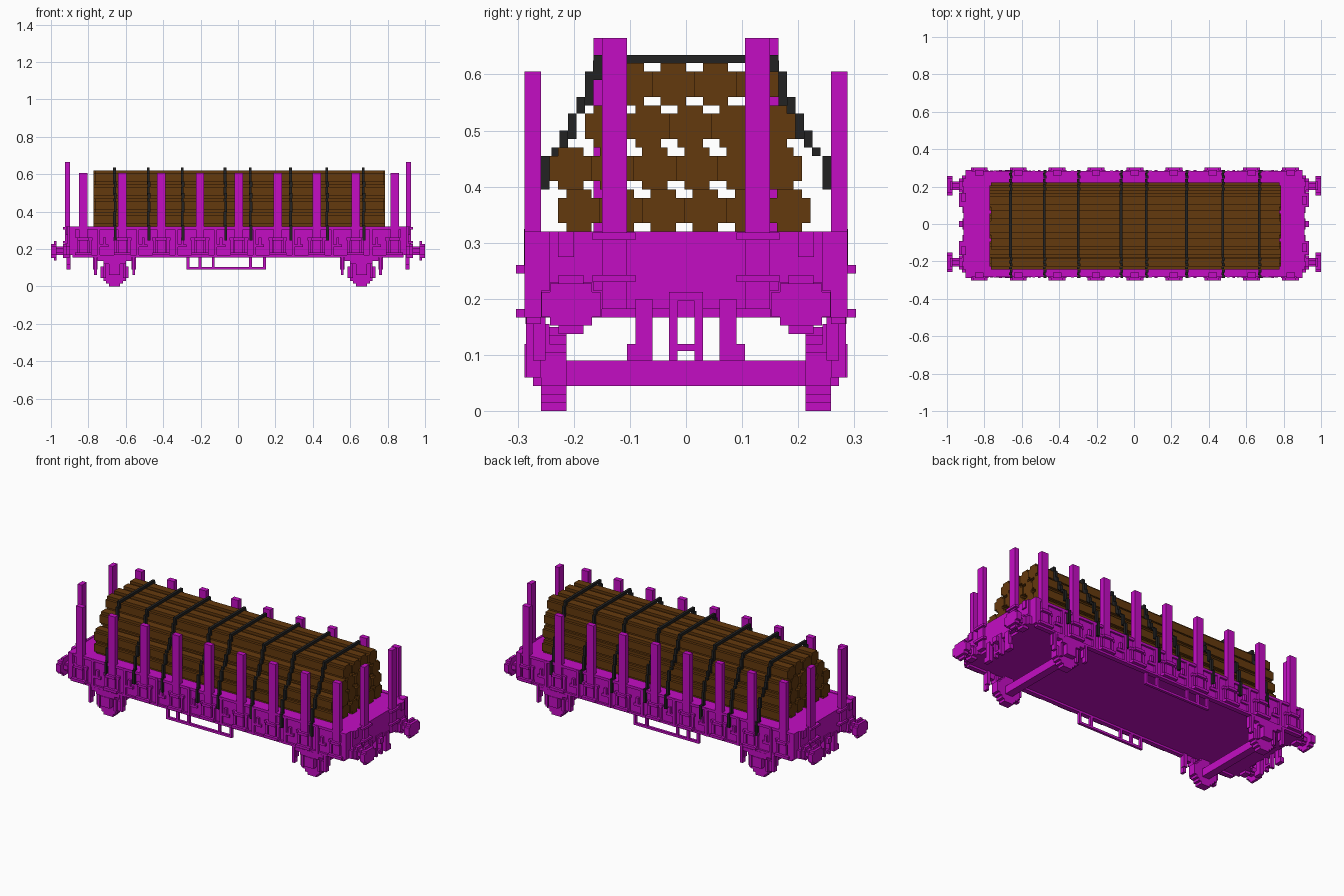
import bpy, bmesh
from mathutils import Vector

V = 0.015  # block size of the stepped style


def material(name, col):
    m = bpy.data.materials.new(name)
    m.diffuse_color = (*col, 1)
    return m


MAGENTA = material("magenta paint", (0.55, 0.004, 0.55))
BROWN = material("brown wood", (0.127, 0.041, 0.004))
BLACK = material("black strap", (0.016, 0.016, 0.016))


class Part:
    """Collects boxes and stepped prisms into one object."""

    def __init__(self):
        self.bm = bmesh.new()

    def box(self, x0, x1, y0, y1, z0, z1):
        r = bmesh.ops.create_cube(self.bm, size=1)
        for v in r["verts"]:
            v.co = Vector(((x0 + x1) / 2 + v.co.x * (x1 - x0),
                           (y0 + y1) / 2 + v.co.y * (y1 - y0),
                           (z0 + z1) / 2 + v.co.z * (z1 - z0)))

    def both(self, x0, x1, y0, y1, z0, z1):
        self.box(x0, x1, y0, y1, z0, z1)
        self.box(x0, x1, -y1, -y0, z0, z1)

    def prism(self, axis, steps, cu, cz, a, b):
        # stepped round section: steps hold half width, half height
        q = []
        for i, (w, h) in enumerate(steps):
            if i:
                q.append((w, steps[i - 1][1]))
            q.append((w, h))
        pts = (q + [(-u, z) for u, z in reversed(q)] + [(-u, -z) for u, z in q]
               + [(u, -z) for u, z in reversed(q)])
        ends = []
        for t in (a, b):
            ends.append([self.bm.verts.new((t, cu + u, cz + z) if axis == "x"
                                           else (cu + u, t, cz + z)) for u, z in pts])
        for e in ends:
            self.bm.faces.new(e)
        for i in range(len(pts)):
            j = (i + 1) % len(pts)
            self.bm.faces.new((ends[0][i], ends[0][j], ends[1][j], ends[1][i]))

    def done(self, name, mat):
        bmesh.ops.recalc_face_normals(self.bm, faces=self.bm.faces)
        me = bpy.data.meshes.new(name)
        self.bm.to_mesh(me)
        self.bm.free()
        me.materials.append(mat)
        bpy.context.collection.objects.link(bpy.data.objects.new(name, me))


# wagon body with side sills and end walls
p = Part()
p.box(-0.9, 0.9, -0.258, 0.258, 0.167, 0.317)
p.both(-0.885, 0.885, 0.258, 0.273, 0.155, 0.32)
for s in (-1, 1):
    a, b = sorted((s * 0.9, s * 0.912))
    p.box(a, b, -0.243, 0.243, 0.182, 0.32)
    a, b = sorted((s * 0.87, s * 0.9))
    p.both(a, b, 0.243, 0.288, 0.167, 0.32)
p.done("wagon_body", MAGENTA)

# side stakes with clamps above and below
stakes = [0.005 + 0.208 * i for i in range(-4, 5)]
p = Part()
for x in stakes:
    p.both(x - 0.0225, x + 0.0225, 0.258, 0.288, 0.182, 0.605)
p.done("side_stakes", MAGENTA)

p = Part()
for x in stakes:
    p.both(x - 0.05, x + 0.05, 0.27, 0.288, 0.245, 0.26)
    p.both(x - 0.03, x + 0.03, 0.286, 0.303, 0.245, 0.26)
    p.both(x - 0.045, x + 0.045, 0.27, 0.303, 0.167, 0.182)
    for s in (-1, 1):
        p.both(x + s * 0.037 - 0.0075, x + s * 0.037 + 0.0075, 0.27, 0.286, 0.182, 0.245)
p.done("stake_clamps", MAGENTA)

# lashing hooks and wall ribs between the stakes
p = Part()
for x in stakes[:-1]:
    p.both(x + 0.075, x + 0.09, 0.27, 0.286, 0.155, 0.317)
    p.both(x + 0.09, x + 0.135, 0.27, 0.284, 0.21, 0.225)
    p.both(x + 0.105, x + 0.12, 0.27, 0.288, 0.225, 0.26)
p.both(-0.885, 0.885, 0.27, 0.284, 0.305, 0.32)
p.both(-0.885, 0.885, 0.27, 0.284, 0.155, 0.167)
p.done("side_ribs", MAGENTA)

# tall end stakes, offset by one block between the two ends
p = Part()
for s, y0 in ((1, 0.105), (-1, 0.12)):
    a, b = sorted((s * 0.897, s * 0.924))
    p.both(a, b, y0, y0 + 3 * V, 0.182, 0.665)
    a, b = sorted((s * 0.9, s * 0.935))
    p.both(a, b, 0.09, 0.167, 0.23, 0.243)
    p.both(a, b, 0.09, 0.167, 0.305, 0.318)
p.done("end_stakes", MAGENTA)

# end plates, hanging hoses and coupling links
p = Part()
for s in (-1, 1):
    a, b = sorted((s * 0.895, s * 0.918))
    p.both(a, b, 0.06, 0.09, 0.12, 0.2)
    p.both(a, b, 0.06, 0.105, 0.09, 0.12)
    p.both(a, b, 0.015, 0.03, 0.09, 0.212)
    p.box(a, b, -0.015, 0.015, 0.107, 0.12)
    p.box(a, b, -0.03, 0.03, 0.167, 0.212)
    a, b = sorted((s * 0.91, s * 0.935))
    p.box(a, b, -0.015, 0.015, 0.167, 0.197)
    a, b = sorted((s * 0.9, s * 0.92))
    p.both(a, b, 0.2, 0.228, 0.275, 0.32)
    p.both(a, b, 0.15, 0.258, 0.167, 0.215)
    p.both(a, b, 0.165, 0.243, 0.215, 0.23)
p.done("end_fittings", MAGENTA)

# buffers
p = Part()
head = [(0.0525, 0.0225), (0.0375, 0.0375), (0.0225, 0.0525)]
shank = [(0.0225, 0.0125), (0.0125, 0.0225)]
for s in (-1, 1):
    for y in (-0.205, 0.205):
        p.prism("x", head, y, 0.19, s * 0.97, s * 0.985)
        p.prism("x", head[:2], y, 0.19, s * 0.985, s * 1.0)
        p.prism("x", shank, y, 0.19, s * 0.9, s * 0.97)
        p.prism("x", [(0.0375, 0.0225), (0.0225, 0.0375)], y, 0.19, s * 0.9, s * 0.935)
p.done("buffers", MAGENTA)

# wheels and axles
p = Part()
wheel = [(0.075, 0.03), (0.06, 0.045), (0.045, 0.06), (0.03, 0.075)]
for cx in (-0.66, 0.66):
    for s in (-1, 1):
        p.prism("y", wheel, cx, 0.075, s * 0.213, s * 0.258)
    p.box(cx - 0.0225, cx + 0.0225, -0.213, 0.213, 0.045, 0.09)
p.done("wheels_and_axles", MAGENTA)

# axle boxes, leaf springs and hangers
p = Part()
for cx in (-0.66, 0.66):
    p.both(cx - 0.03, cx + 0.03, 0.258, 0.288, 0.06, 0.12)
    p.both(cx - 0.06, cx - 0.045, 0.243, 0.273, 0.045, 0.155)
    p.both(cx + 0.045, cx + 0.06, 0.243, 0.273, 0.045, 0.155)
    p.both(cx - 0.06, cx + 0.06, 0.258, 0.285, 0.12, 0.135)
    p.both(cx - 0.09, cx + 0.09, 0.258, 0.285, 0.135, 0.155)
    for s in (-1, 1):
        a, b = sorted((cx + s * 0.095, cx + s * 0.11))
        p.both(a, b, 0.258, 0.285, 0.06, 0.167)
        p.both(a - 0.004, b + 0.004, 0.25, 0.273, 0.09, 0.167)
p.done("axle_suspension", MAGENTA)

# under-frame step rails
p = Part()
p.both(-0.275, 0.15, 0.258, 0.273, 0.09, 0.103)
for x in (-0.275, -0.21, -0.14, 0.06, 0.135):
    p.both(x, x + V, 0.258, 0.273, 0.1, 0.167)
p.done("step_rails", MAGENTA)

# stacked logs: each row is (left edge, number of logs)
p = Part()
log = [(0.0375, 0.0225), (0.0225, 0.0375)]
for r, (y0, n) in enumerate(((-0.228, 6), (-0.243, 6), (-0.18, 5), (-0.135, 4))):
    for i in range(n):
        inset = V * ((i + r) % 2) * 0.5
        p.prism("x", log, y0 + 0.075 * (i + 0.5), 0.3575 + 0.075 * r,
                -0.772 + inset, 0.785 - inset)
p.done("logs", BROWN)

# lashing straps stepping down over the load; rows are (y, bottom, top)
p = Part()
drop = ((0.165, 0.545, 0.605), (0.18, 0.53, 0.56), (0.195, 0.485, 0.53), (0.21, 0.47, 0.5),
        (0.225, 0.455, 0.47), (0.243, 0.395, 0.455), (0.258, 0.32, 0.4), (0.274, 0.245, 0.325))
for x in (-0.66, -0.48, -0.298, -0.07, 0.065, 0.28, 0.475, 0.67):
    p.box(x - 0.0075, x + 0.0075, -0.165, 0.165, 0.62, 0.635)
    p.both(x - 0.0075, x + 0.0075, 0.15, 0.166, 0.59, 0.625)
    for i, (y, z0, z1) in enumerate(drop):
        d = 0.004 * (i % 2)
        p.both(x - 0.0075 + d, x + 0.0075 + d, y, y + V, z0, z1)
p.done("straps", BLACK)
